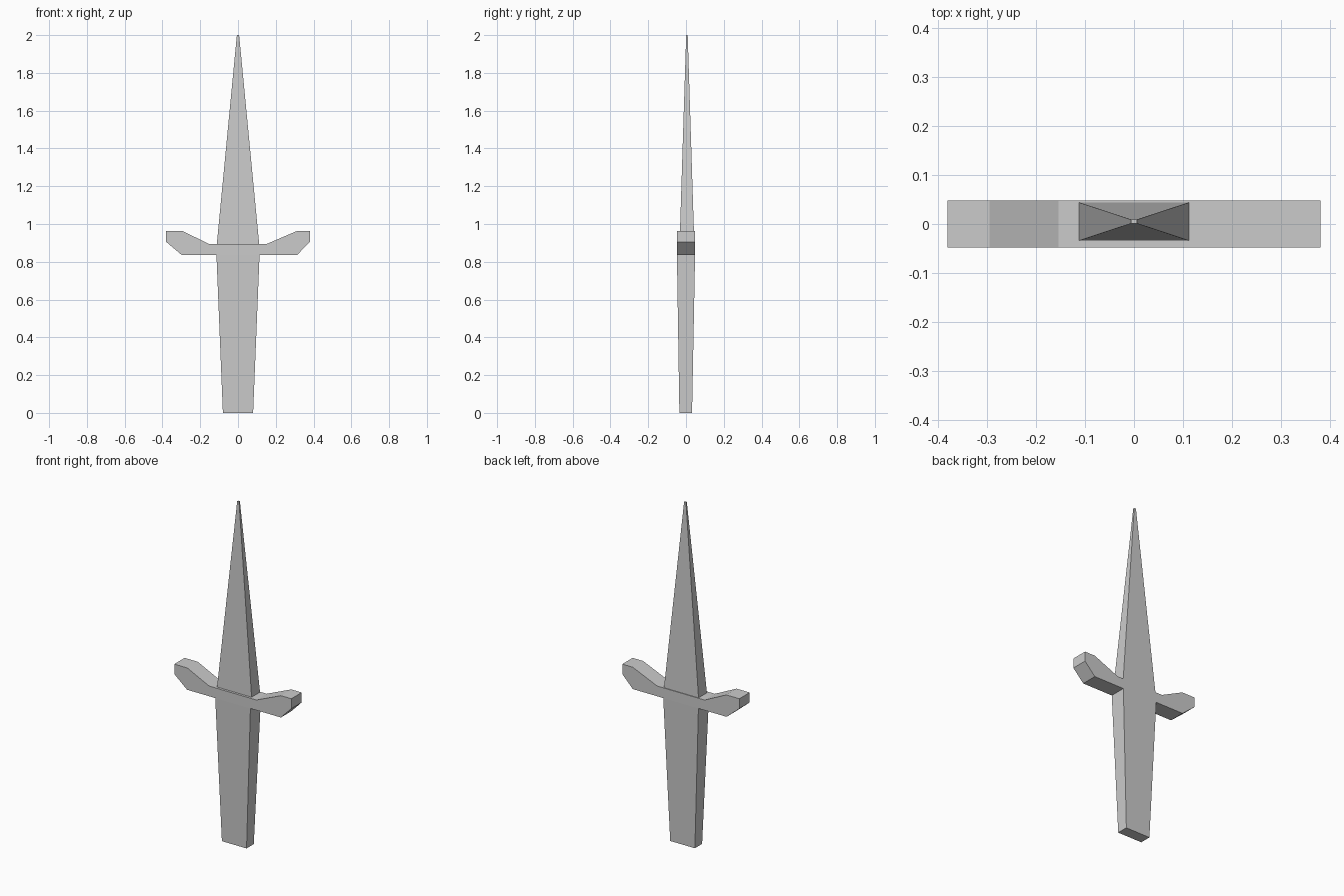
import bpy
import bmesh

if "Cube" in bpy.data.objects:
    bpy.data.objects.remove(bpy.data.objects["Cube"])


def pull(bm, face, half_x, y_front, y_back, z):
    """Extrude a four-sided face and fit its end to a rectangle at height z."""
    end = bmesh.ops.extrude_discrete_faces(bm, faces=[face])["faces"][0]
    for v in end.verts:
        v.co = (half_x if v.co.x > 0 else -half_x,
                y_back if v.co.y > 0 else y_front, z)
    return end


def face_at(bm, z):
    """Flat central face (facing up or down) at height z."""
    for f in bm.faces:
        c = f.calc_center_median()
        if abs(c.z - z) < 0.001 and abs(c.x) < 0.02 and abs(f.normal.z) > 0.99:
            return f


# Crossguard: profile with upturned ends, extruded through its depth
DEPTH, LOW, HIGH = 0.048, 0.835, 0.895
profile = [(-0.114, LOW), (0.114, LOW), (0.312, LOW), (0.38, 0.905),
           (0.38, 0.963), (0.312, 0.963), (0.153, HIGH), (-0.154, HIGH),
           (-0.295, 0.963), (-0.38, 0.963), (-0.38, 0.905), (-0.297, LOW)]
bm = bmesh.new()
front = bm.faces.new([bm.verts.new((x, -DEPTH, z)) for x, z in profile])
side = bmesh.ops.extrude_face_region(bm, geom=[front], use_keep_orig=True)["geom"]
for v in side:
    if isinstance(v, bmesh.types.BMVert):
        v.co.y = DEPTH
bmesh.ops.recalc_face_normals(bm, faces=bm.faces)

# Grip: pulled down from the underside, tapering to the butt
pull(bm, face_at(bm, LOW), 0.08, -0.035, 0.032, 0)

# Blade: inset on top of the guard, then pulled to a narrow tip
base = pull(bm, face_at(bm, HIGH), 0.112, -0.034, 0.044, HIGH)
pull(bm, base, 0.006, 0.001, 0.009, 2.0)

bmesh.ops.recalc_face_normals(bm, faces=bm.faces)
mesh = bpy.data.meshes.new("dagger")
bm.to_mesh(mesh)
bm.free()
bpy.context.collection.objects.link(bpy.data.objects.new("dagger", mesh))
